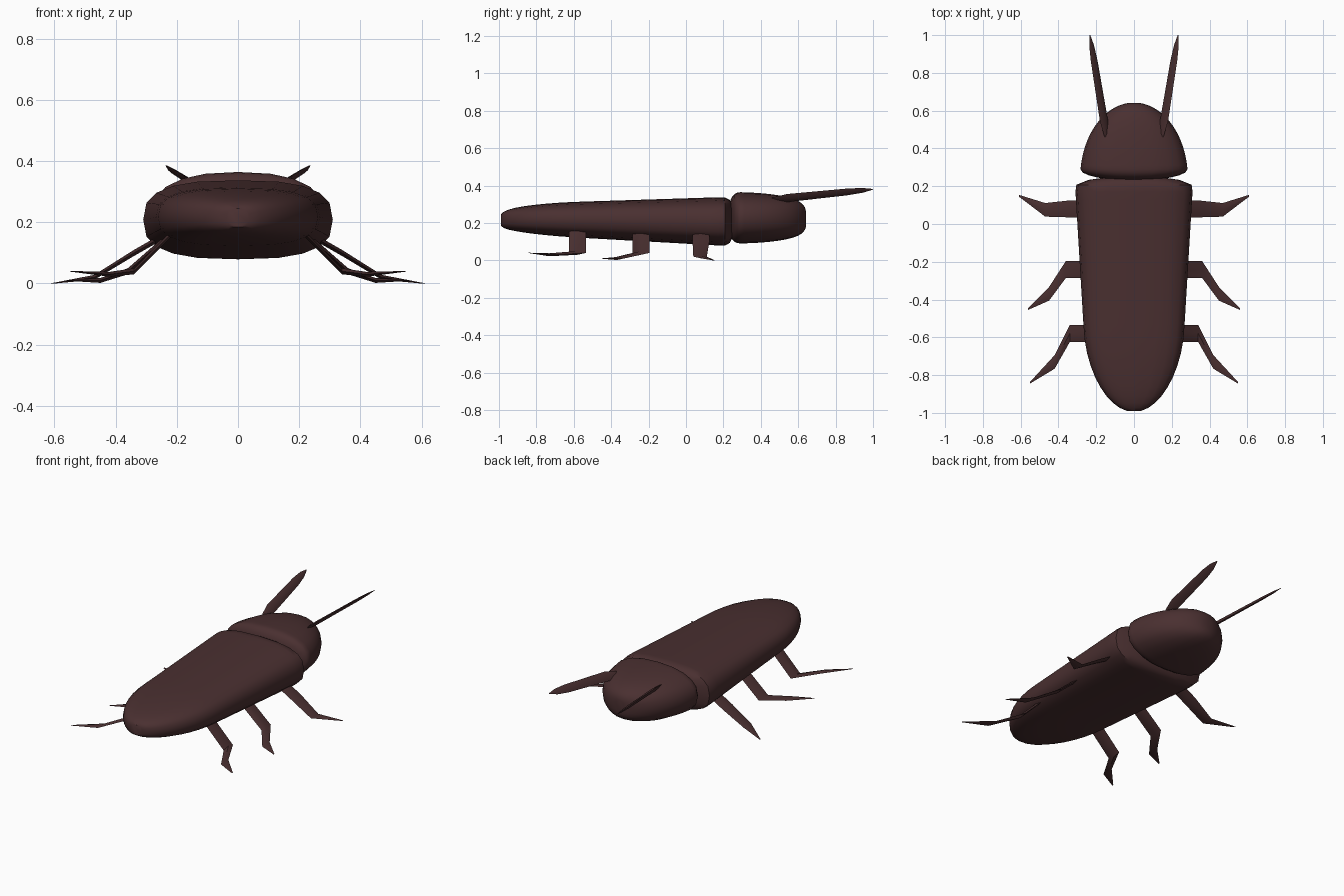
import bpy, bmesh
from math import cos, sin, pi, sqrt
from mathutils import Vector

cube = bpy.data.objects.get("Cube")
if cube:
    bpy.data.objects.remove(cube, do_unlink=True)

shell = bpy.data.materials.new("dark reddish brown")
shell.use_nodes = True
colour = (0.068, 0.029, 0.03, 1)
shell.diffuse_color = colour
shell.node_tree.nodes["Principled BSDF"].inputs["Base Color"].default_value = colour


def loft(name, rings):
    """Skin a list of equal-length rings of points and cap both ends."""
    bm = bmesh.new()
    loops = [[bm.verts.new(point) for point in ring] for ring in rings]
    for near, far in zip(loops, loops[1:]):
        for i in range(len(near)):
            j = (i + 1) % len(near)
            bm.faces.new((near[i], near[j], far[j], far[i]))
    bm.faces.new(loops[0])
    bm.faces.new(loops[-1])
    bmesh.ops.recalc_face_normals(bm, faces=bm.faces)
    mesh = bpy.data.meshes.new(name)
    bm.to_mesh(mesh)
    bm.free()
    mesh.materials.append(shell)
    part = bpy.data.objects.new(name, mesh)
    bpy.context.collection.objects.link(part)
    bpy.ops.object.select_all(action='DESELECT')
    part.select_set(True)
    bpy.context.view_layer.objects.active = part
    bpy.ops.object.shade_smooth_by_angle(angle=pi / 4)


def dome(distance, length):
    """Quarter-ellipse growth from an end cap, reaching one after length."""
    return sqrt(1 - (1 - min(distance / length, 1)) ** 2)


def soft(value, power):
    """Push a circle coordinate outwards towards a rounded box."""
    return abs(value) ** (2 / power) * (1 if value > 0 else -1)


def rounded_body(name, back, front, back_cap, front_cap, middle, size, power):
    """Loft rounded boxes along y; size(t) gives half width, rise and drop."""
    steps, sides = 24, 20
    rings = []
    for step in range(1, steps):
        t = (1 - cos(pi * step / steps)) / 2
        y = back + (front - back) * t
        growth = dome(y - back, back_cap) * dome(front - y, front_cap)
        width, rise, drop = size(t)
        lift = sqrt(growth)
        centre = middle + (rise - drop) / 2 * lift
        height = (rise + drop) / 2 * lift
        angles = [2 * pi * side / sides for side in range(sides)]
        rings.append([(width * growth * soft(cos(a), power), y,
                       centre + height * soft(sin(a), power)) for a in angles])
    loft(name, rings)


def blade(name, centres, scales, edge, across):
    """Thin diamond strip that follows its centres and tapers by its scales."""
    rings = []
    for centre, scale in zip(centres, scales):
        rings.append([centre + offset * scale
                      for offset in (edge, across, -edge, -across)])
    loft(name, rings)


# Long flattened abdomen, widening from the rounded tail to the shoulders
rounded_body("abdomen", -0.995, 0.255, 0.43, 0.06, 0.21,
             lambda t: (0.24 + 0.075 * t, 0.09 + 0.04 * t, 0.065 + 0.07 * t), 2.8)

# Blunt domed head behind a narrow neck groove
rounded_body("head", 0.23, 0.643, 0.06, 0.4, 0.22,
             lambda t: (0.285, 0.145, 0.13), 2.4)

# Leg joints after the hip: knee, ankle and toe
legs = {
    "front": [(0.34, 0.08, 0.1), (0.47, 0.075, 0.02), (0.61, 0.15, 0)],
    "middle": [(0.36, -0.24, 0.04), (0.45, -0.37, 0.01), (0.56, -0.45, 0.01)],
    "hind": [(0.34, -0.58, 0.04), (0.42, -0.73, 0.03), (0.55, -0.84, 0.04)],
}
antenna_base = Vector((0.145, 0.46, 0.325))
antenna_tip = Vector((0.233, 1, 0.38))

for label, side in (("left", 1), ("right", -1)):
    mirror = Vector((side, 1, 1))

    # Flat bent legs, each hip tucked inside the abdomen at its knee's y
    for place, joints in legs.items():
        hip = (0.2, joints[0][1], 0.18)
        centres = [Vector(joint) * mirror for joint in [hip] + joints]
        blade(f"{place}_{label}_leg", centres, (1, 1, 0.8, 0.1),
              Vector((0, 0.045, 0)), Vector((0, 0, 0.01)))

    # Tilted antennae, broad along most of their length
    centres = [antenna_base.lerp(antenna_tip, t) * mirror
               for t in (0, 0.15, 0.75, 0.9, 1)]
    blade(f"{label}_antenna", centres, (0.6, 1.2, 1, 0.7, 0.1),
          Vector((0.018, 0, 0.018)) * mirror, Vector((-0.006, 0, 0.006)) * mirror)
